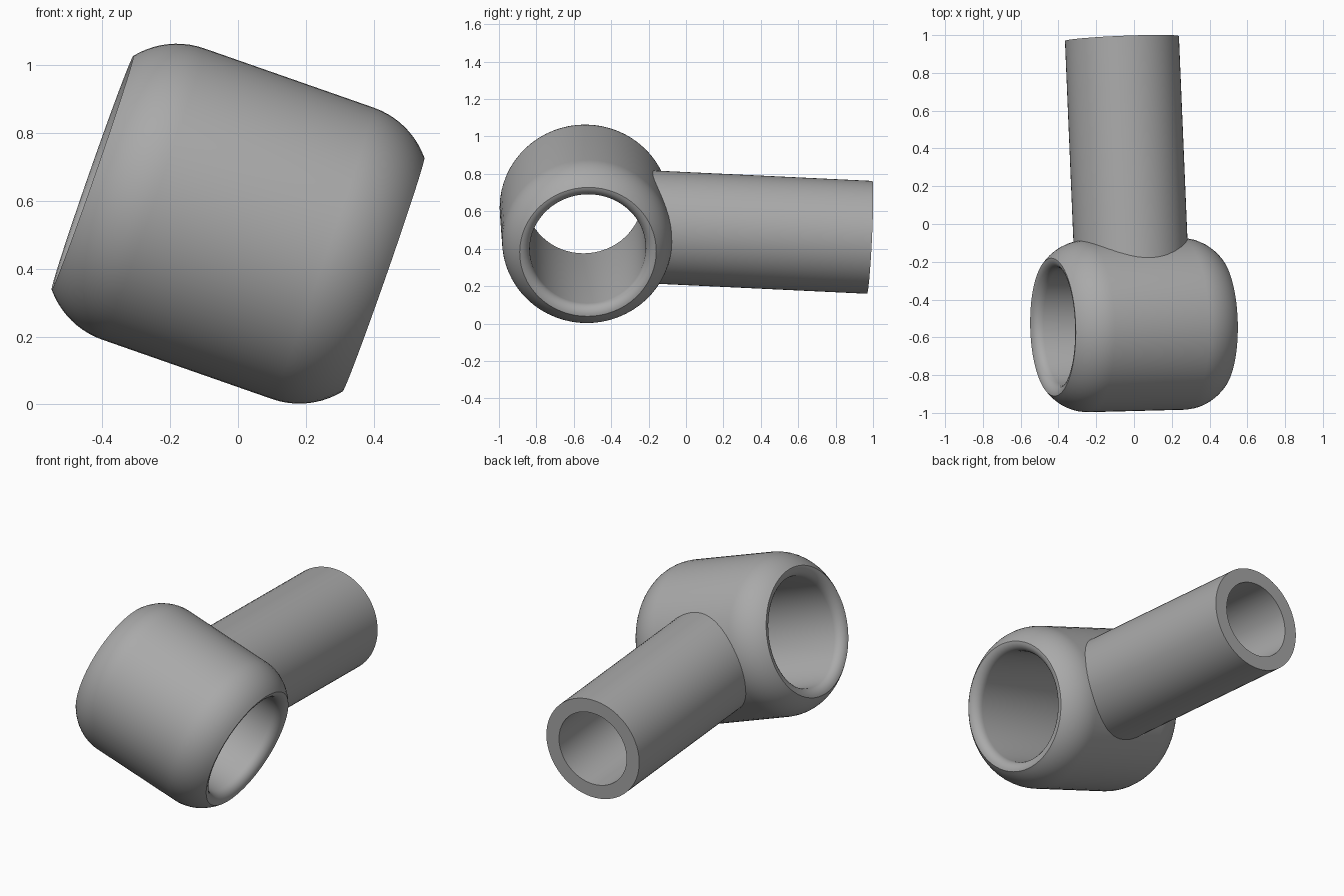
import bpy
import bmesh
from math import sin, cos, radians, pi
from mathutils import Vector

if "Cube" in bpy.data.objects:
    bpy.data.objects.remove(bpy.data.objects["Cube"], do_unlink=True)

GREY = (0.4, 0.4, 0.4, 1)
steel = bpy.data.materials.new("grey_steel")
steel.use_nodes = True
steel.diffuse_color = GREY
steel.node_tree.nodes["Principled BSDF"].inputs["Base Color"].default_value = GREY

CENTRE = Vector((0, -0.535, 0.533))
BARREL_AXIS = Vector((0.944, 0.024, -0.33)).normalized()
SHANK_AXIS = Vector((-0.0425, 1, -0.0475))
SHANK_AXIS = (SHANK_AXIS - BARREL_AXIS * SHANK_AXIS.dot(BARREL_AXIS)).normalized()


def lathe(name, profile, axis, segments=64):
    """Spin a closed (radius, height) profile about an axis through CENTRE."""
    bm = bmesh.new()
    verts = [bm.verts.new((r, 0, h)) for r, h in profile]
    edges = [bm.edges.new((a, b)) for a, b in zip(verts, verts[1:])]
    if profile[0][0] > 0:
        edges.append(bm.edges.new((verts[-1], verts[0])))
    bmesh.ops.spin(bm, geom=verts + edges, cent=(0, 0, 0), axis=(0, 0, 1),
                   angle=2 * pi, steps=segments)
    bmesh.ops.remove_doubles(bm, verts=bm.verts, dist=1e-4)
    bmesh.ops.recalc_face_normals(bm, faces=bm.faces)
    mesh = bpy.data.meshes.new(name)
    bm.to_mesh(mesh)
    bm.free()
    mesh.materials.append(steel)
    obj = bpy.data.objects.new(name, mesh)
    bpy.context.collection.objects.link(obj)
    obj.location = CENTRE
    obj.rotation_mode = 'QUATERNION'
    obj.rotation_quaternion = axis.to_track_quat('Z', 'Y')
    bpy.ops.object.select_all(action='DESELECT')
    obj.select_set(True)
    bpy.context.view_layer.objects.active = obj
    bpy.ops.object.shade_smooth_by_angle(angle=radians(30))
    return obj


# Barrel: rounded shoulders, crisp rim, softened mouth of the through hole
R_OUT, R_BORE, LIP, SHOULDER = 0.455, 0.31, 0.055, 0.245
half = []
for i in range(11):
    a = radians(50.7) * i / 10
    half.append((R_OUT - SHOULDER * (1 - cos(a)), 0.265 + SHOULDER * sin(a)))
rim_height = half[-1][1]
for i in range(7):
    a = pi / 2 * i / 6
    half.append((R_BORE + LIP * (1 - sin(a)), rim_height - LIP * (1 - cos(a))))
mirrored = [(r, -h) for r, h in reversed(half)]
lathe("barrel", half + mirrored, BARREL_AXIS)

# Shank: round bar rooted in the barrel wall, with a blind bore in its end
R_SHANK, R_SOCKET, ROOT, FLOOR, TIP = 0.302, 0.22, 0.335, 0.46, 1.52
lathe("shank", [(0, ROOT), (R_SHANK, ROOT), (R_SHANK, TIP),
                (R_SOCKET, TIP), (R_SOCKET, FLOOR), (0, FLOOR)], SHANK_AXIS)
